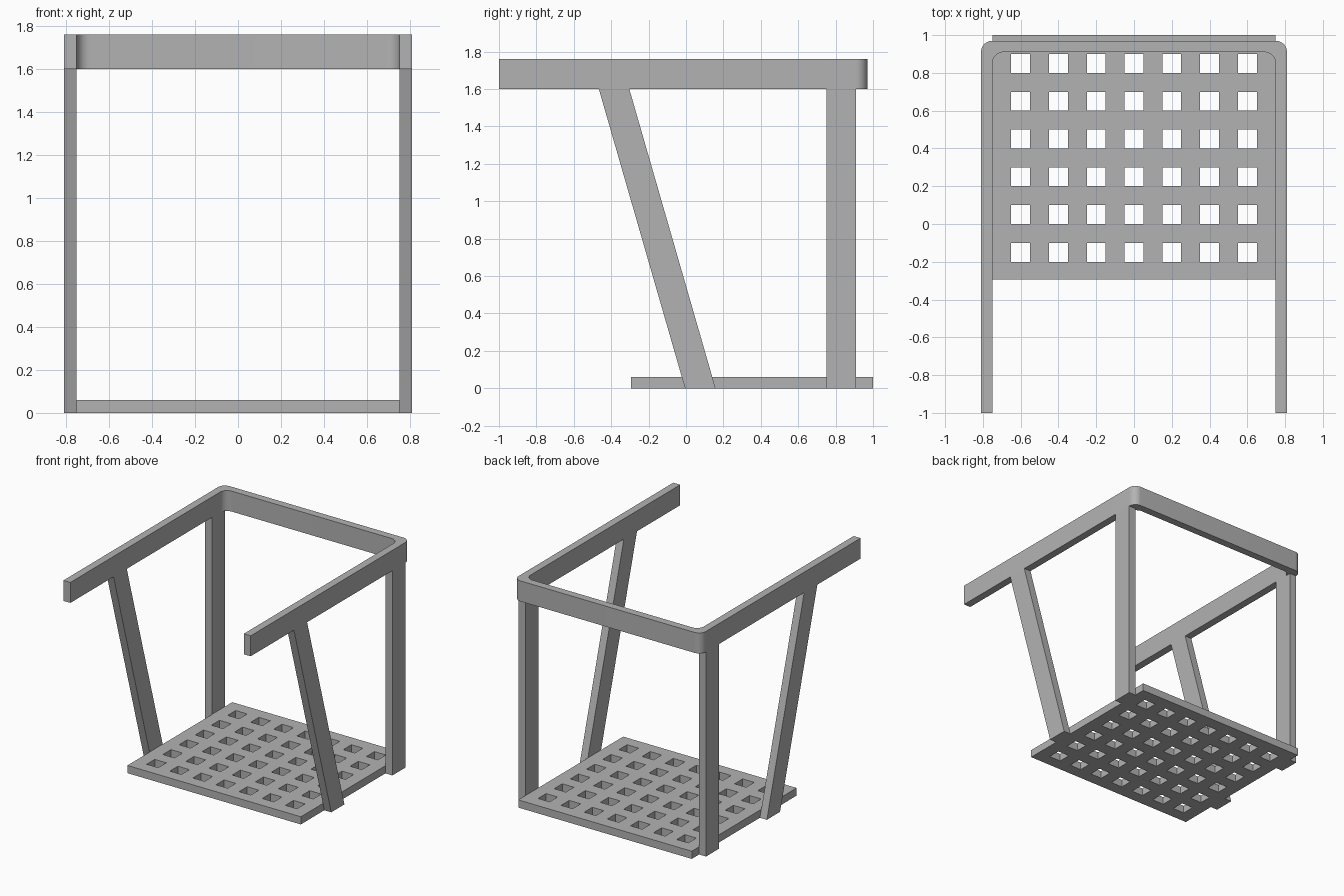
import bpy, bmesh, math

cube = bpy.data.objects.get("Cube")
if cube:
    bpy.data.objects.remove(cube, do_unlink=True)

# Single painted metal colour
metal = bpy.data.materials.new("grey_metal")
metal.use_nodes = True
GREY = (0.45, 0.45, 0.45, 1)
metal.diffuse_color = GREY
metal.node_tree.nodes["Principled BSDF"].inputs["Base Color"].default_value = GREY

HALF, THICK = 0.75, 0.06      # half width between bars, bar thickness
RAIL_Z, RAIL_TOP = 1.6, 1.76
FLOOR_FRONT, FLOOR_BACK = -0.295, 1.0


def finish(bm, name):
    bmesh.ops.recalc_face_normals(bm, faces=bm.faces)
    mesh = bpy.data.meshes.new(name)
    bm.to_mesh(mesh)
    bm.free()
    obj = bpy.data.objects.new(name, mesh)
    bpy.context.collection.objects.link(obj)
    mesh.materials.append(metal)
    return obj


def extrude(bm, faces, offset):
    new = bmesh.ops.extrude_face_region(bm, geom=faces, use_keep_orig=True)["geom"]
    verts = [v for v in new if isinstance(v, bmesh.types.BMVert)]
    bmesh.ops.translate(bm, verts=verts, vec=offset)


def prism(name, points, offset):
    bm = bmesh.new()
    face = bm.faces.new([bm.verts.new(p) for p in points])
    extrude(bm, [face], offset)
    return finish(bm, name)


def rounded_path(half, back, radius):
    """Half outline from front tip around the back corner to the other tip."""
    cx, cy = half - radius, back - radius
    arc = [(cx + radius * math.cos(a), cy + radius * math.sin(a))
           for a in (math.pi / 2 * i / 12 for i in range(13))]
    right = [(half, -1.0)] + arc
    return right + [(-x, y) for x, y in reversed(right)]


# Perforated floor plate: grid cells with the square holes left out
xs = [-HALF] + [c / 20 for k in range(-3, 4) for c in (4 * k - 1, 4 * k + 1)] + [HALF]
ys = [FLOOR_FRONT] + [c / 20 for k in range(6) for c in (4 * k - 4, 4 * k - 2)] + [FLOOR_BACK]
bm = bmesh.new()
grid = [[bm.verts.new((x, y, 0)) for y in ys] for x in xs]
cells = []
for i in range(len(xs) - 1):
    for j in range(len(ys) - 1):
        if not (i % 2 and j % 2):
            cells.append(bm.faces.new((grid[i][j], grid[i + 1][j],
                                       grid[i + 1][j + 1], grid[i][j + 1])))
extrude(bm, cells, (0, 0, THICK))
finish(bm, "floor_plate")

# U-shaped top rail with rounded back corners
outer = rounded_path(HALF + THICK, 0.97, 0.06)
inner = rounded_path(HALF, 0.91, 0.06)
bm = bmesh.new()
ov = [bm.verts.new((x, y, RAIL_Z)) for x, y in outer]
iv = [bm.verts.new((x, y, RAIL_Z)) for x, y in inner]
strip = [bm.faces.new((ov[k], ov[k + 1], iv[k + 1], iv[k])) for k in range(len(ov) - 1)]
extrude(bm, strip, (0, 0, RAIL_TOP - RAIL_Z))
rail = finish(bm, "top_rail")
bpy.context.view_layer.objects.active = rail
rail.select_set(True)
bpy.ops.object.shade_smooth_by_angle(angle=math.radians(30))

# Upright back posts and slanted front legs on both sides
for side, sign in (("left", 1), ("right", -1)):
    for part, foot, head, width in (("back_post", 0.75, 0.75, 0.16),
                                    ("front_leg", -0.005, -0.466, 0.163)):
        x = sign * HALF
        prism(f"{side}_{part}",
              [(x, foot, 0), (x, foot + width, 0),
               (x, head + width, RAIL_Z), (x, head, RAIL_Z)],
              (sign * THICK, 0, 0))
